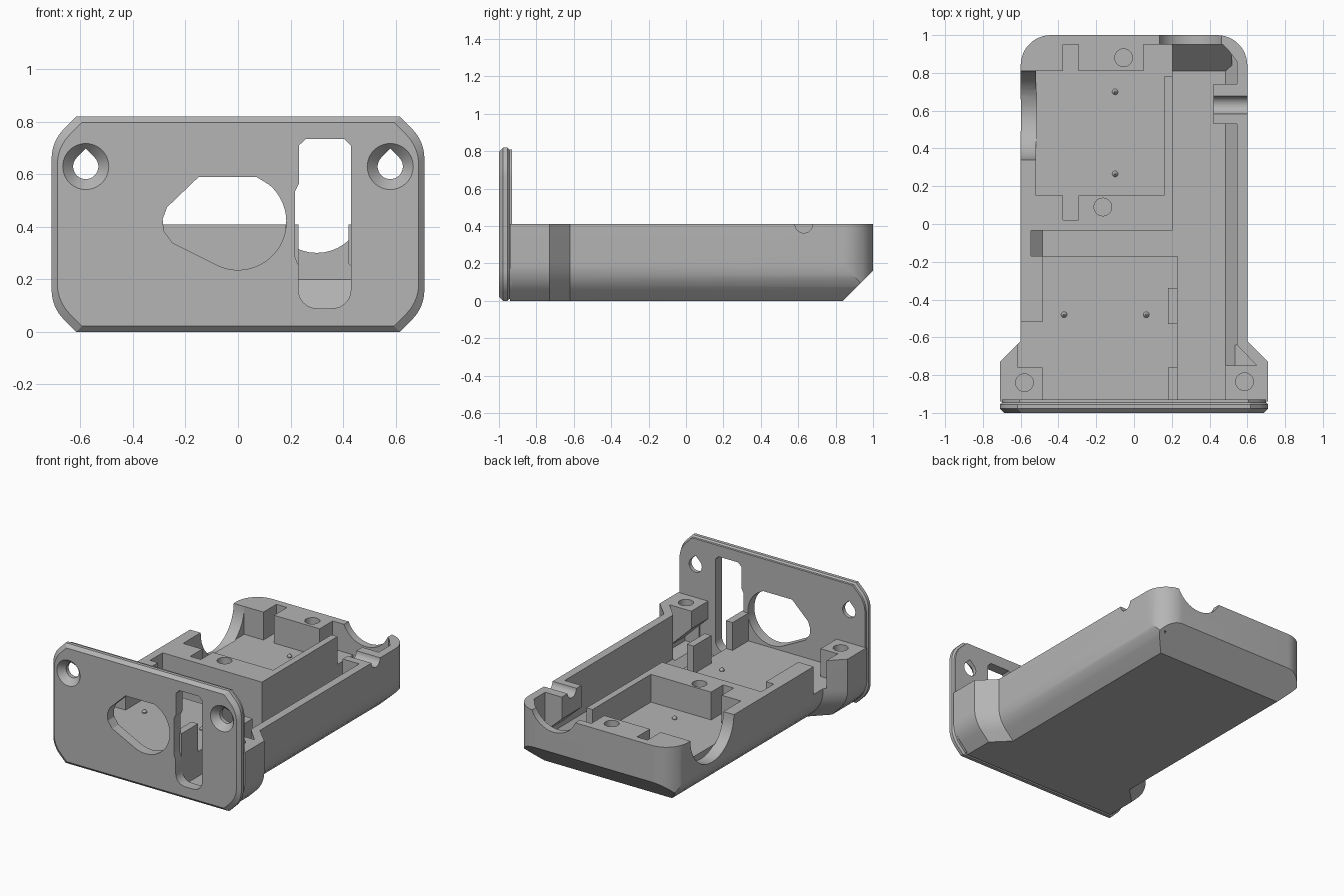
import bpy, bmesh, math
from mathutils import Vector

if "Cube" in bpy.data.objects:
    bpy.data.objects.remove(bpy.data.objects["Cube"], do_unlink=True)

grey = bpy.data.materials.new("plain grey")
grey.use_nodes = True
GREY = (0.46, 0.46, 0.46, 1)
grey.diffuse_color = GREY
grey.node_tree.nodes["Principled BSDF"].inputs["Base Color"].default_value = GREY


def loft(name, rings):
    """Closed solid through a list of matching point rings."""
    bm = bmesh.new()
    loops = [[bm.verts.new(p) for p in ring] for ring in rings]
    n = len(loops[0])
    for a, b in zip(loops, loops[1:]):
        for i in range(n):
            j = (i + 1) % n
            bm.faces.new((a[i], a[j], b[j], b[i]))
    bm.faces.new(loops[0])
    bm.faces.new(loops[-1])
    bmesh.ops.recalc_face_normals(bm, faces=bm.faces)
    mesh = bpy.data.meshes.new(name)
    bm.to_mesh(mesh)
    bm.free()
    mesh.materials.append(grey)
    obj = bpy.data.objects.new(name, mesh)
    bpy.context.collection.objects.link(obj)
    return obj


PLACE = {"x": lambda p, d: (d, p[0], p[1]),
         "y": lambda p, d: (p[0], d, p[1]),
         "z": lambda p, d: (p[0], p[1], d)}


def prism(points, axis, lo, hi, name="helper"):
    return loft(name, [[PLACE[axis](p, d) for p in points] for d in (lo, hi)])


def box(x0, x1, y0, y1, z0, z1):
    return prism([(x0, y0), (x1, y0), (x1, y1), (x0, y1)], "z", z0, z1)


def arc(cx, cy, r, a0, a1, n):
    return [(cx + r * math.cos(math.radians(a0 + (a1 - a0) * i / n)),
             cy + r * math.sin(math.radians(a0 + (a1 - a0) * i / n))) for i in range(n + 1)]


def circle(cx, cy, r, n=40):
    return arc(cx, cy, r, 0, 360, n)[:-1]


def combine(target, tool, operation="DIFFERENCE"):
    """Apply a boolean and throw the tool away."""
    mod = target.modifiers.new("cut", "BOOLEAN")
    mod.object, mod.operation, mod.solver = tool, operation, "EXACT"
    graph = bpy.context.evaluated_depsgraph_get()
    result = bpy.data.meshes.new_from_object(target.evaluated_get(graph))
    target.modifiers.clear()
    target.data = result
    bpy.data.objects.remove(tool, do_unlink=True)


def finish(obj):
    bpy.ops.object.select_all(action="DESELECT")
    obj.select_set(True)
    bpy.context.view_layer.objects.active = obj
    bpy.ops.object.shade_smooth_by_angle(angle=math.radians(25))


TOP, FLOOR, DECK = 0.41, 0.05, 0.22


# Tray: flared block whose lower sides curve into a 45 degree slope
def section(y, w, r=0.2):
    side = [(w, TOP)] + arc(w - r, r, r, 0, -45, 8) + [(w - r * (2 - math.sqrt(2)), 0)]
    ring = side + [(-x, z) for x, z in reversed(side)]
    return [(x, y, z) for x, z in ring]


tray = loft("tray", [section(-0.94, 0.71), section(-0.73, 0.71),
                     section(-0.62, 0.6), section(1.0, 0.6)])

# Deep channel along one side, with its crossing and flared pocket
deep = [(0.545, 0.6), (0.545, 0.11), (0.485, FLOOR)]
for inner, y0, y1 in ((0.23, -0.96, -0.1), (0.205, -0.11, 0.95)):
    combine(tray, prism(deep + [(inner, FLOOR), (inner, 0.6)], "y", y0, y1))
crossing = [(-x, z) for x, z in deep] + [(0.25, FLOOR), (0.25, 0.6)]
combine(tray, prism(crossing, "y", -0.17, -0.035))
combine(tray, prism([(0.45, -0.64), (0.545, -0.64), (0.65, -0.75), (0.65, -0.92), (0.45, -0.92)],
                    "z", 0.1, 0.6))

# Shallow decks, rear pocket and slots
for x0, x1, y0, y1 in ((-0.485, 0.235, -0.96, -0.165),
                       (-0.615, -0.4, -0.76, -0.52),
                       (-0.52, 0.16, 0.15, 0.81),
                       (0.05, 0.22, 0.78, 0.95),
                       (-0.375, -0.295, 0.02, 0.95)):
    combine(tray, box(x0, x1, y0, y1, DECK, 0.6))

# Posts beside the channel
for y0, y1 in ((-0.53, -0.34), (-0.94, -0.76)):
    combine(tray, box(0.18, 0.23, y0, y1, 0.15, TOP), "UNION")

# Bracket and screw boss with sloped undersides on the channel wall
bracket = [(0.42, TOP), (0.42, 0.26), (0.56, 0.13), (0.57, TOP)]
combine(tray, prism(bracket, "y", 0.53, 0.74), "UNION")
boss = [(0.485, TOP), (0.485, 0.29), (0.66, 0.12), (0.68, TOP)]
combine(tray, prism(boss, "y", -0.935, -0.75), "UNION")

# Sloped inner end of the channel and its clipped corner
combine(tray, prism([(0.8, 0.04), (0.95, 0.2), (0.97, 0.2), (0.97, 0.04)], "x", 0.19, 0.52), "UNION")
combine(tray, prism([(0.56, 0.84), (0.56, 0.96), (0.46, 0.96), (0.5, 0.92), (0.53, 0.88)],
                    "z", 0.1, TOP), "UNION")

# Round cut-outs in the rim: side port, rear port, bracket groove
combine(tray, prism(circle(0.575, TOP, 0.235), "x", -0.7, -0.515))
combine(tray, prism(circle(0.3, 0.48, 0.179), "y", 0.94, 1.1))
combine(tray, prism(circle(0.63, TOP, 0.047, 24), "x", 0.4, 0.7))

# Blind screw holes
for x, y in ((-0.055, 0.88), (-0.165, 0.09), (0.585, -0.835), (-0.58, -0.84)):
    combine(tray, prism(circle(x, y, 0.047, 24), "z", 0.25, 0.6))

# Rounded rear corners and rear bottom chamfer
corner = arc(0.44, 0.84, 0.16, 0, 90, 12)
outline = [(0.8, -1.1), (0.8, -0.6), (0.6, -0.6)] + corner
outline += [(-x, y) for x, y in reversed(outline)]
combine(tray, prism(outline, "z", -0.1, 0.7), "INTERSECT")
combine(tray, prism([(0.74, -0.1), (1.1, -0.1), (1.1, 0.26)], "x", -1, 1))
finish(tray)

# Locating pins
for i, (x, y) in enumerate(((-0.1, 0.7), (-0.1, 0.265), (-0.37, -0.48), (0.065, -0.48))):
    rings = [[(px, py, z) for px, py in circle(x, y, r, 12)]
             for r, z in ((0.016, DECK - 0.01), (0.016, DECK + 0.005), (0.004, DECK + 0.022))]
    finish(loft("locating_pin_%d" % (i + 1), rings))


# Front plate with eased corners and chamfered rims
def plate_ring(y, inset):
    w, h, r = 0.71 - inset, 0.41 - inset, 0.16
    q = arc(w - r, h - r, r, 0, 45, 8) + [(w - r * (2 - math.sqrt(2)), h)]
    half = q + [(-x, z) for x, z in reversed(q)]
    full = half + [(-x, -z) for x, z in half]
    return [(x, y, z + 0.41) for x, z in full]


plate = loft("front_plate", [plate_ring(-1.0, 0.022), plate_ring(-0.978, 0), plate_ring(-0.955, 0),
                             plate_ring(-0.945, 0.01), plate_ring(-0.93, 0.01)])

# Large rounded window
window = [(-0.15, 0.59), (-0.27, 0.475), (-0.287, 0.43), (-0.283, 0.385), (-0.25, 0.34)]
window += arc(0, 0.42, 0.184, 245, 410, 24) + [(0.07, 0.59)]
combine(plate, prism(window, "y", -1.1, -0.8))

# Tall slot
slot = arc(0.30, 0.16, 0.07, 180, 270, 8) + arc(0.36, 0.16, 0.07, 270, 360, 8)
slot += [(0.43, 0.71), (0.405, 0.735), (0.258, 0.735), (0.232, 0.71),
         (0.232, 0.565), (0.217, 0.535), (0.217, 0.285), (0.23, 0.255)]
combine(plate, prism(slot, "y", -1.1, -0.8))

# Teardrop screw holes with countersinks
for side in (-1, 1):
    cx, cz, r = side * 0.58, 0.63, 0.048
    drop = arc(cx, cz, r, 135, 405, 28) + [(cx, cz + r * math.sqrt(2))]
    combine(plate, prism(drop, "y", -1.1, -0.8))
    cone = [[(x, y, z) for x, z in circle(cx, cz, rad)]
            for y, rad in ((-1.01, 0.097), (-0.955, 0.046))]
    combine(plate, loft("helper", cone))
finish(plate)
